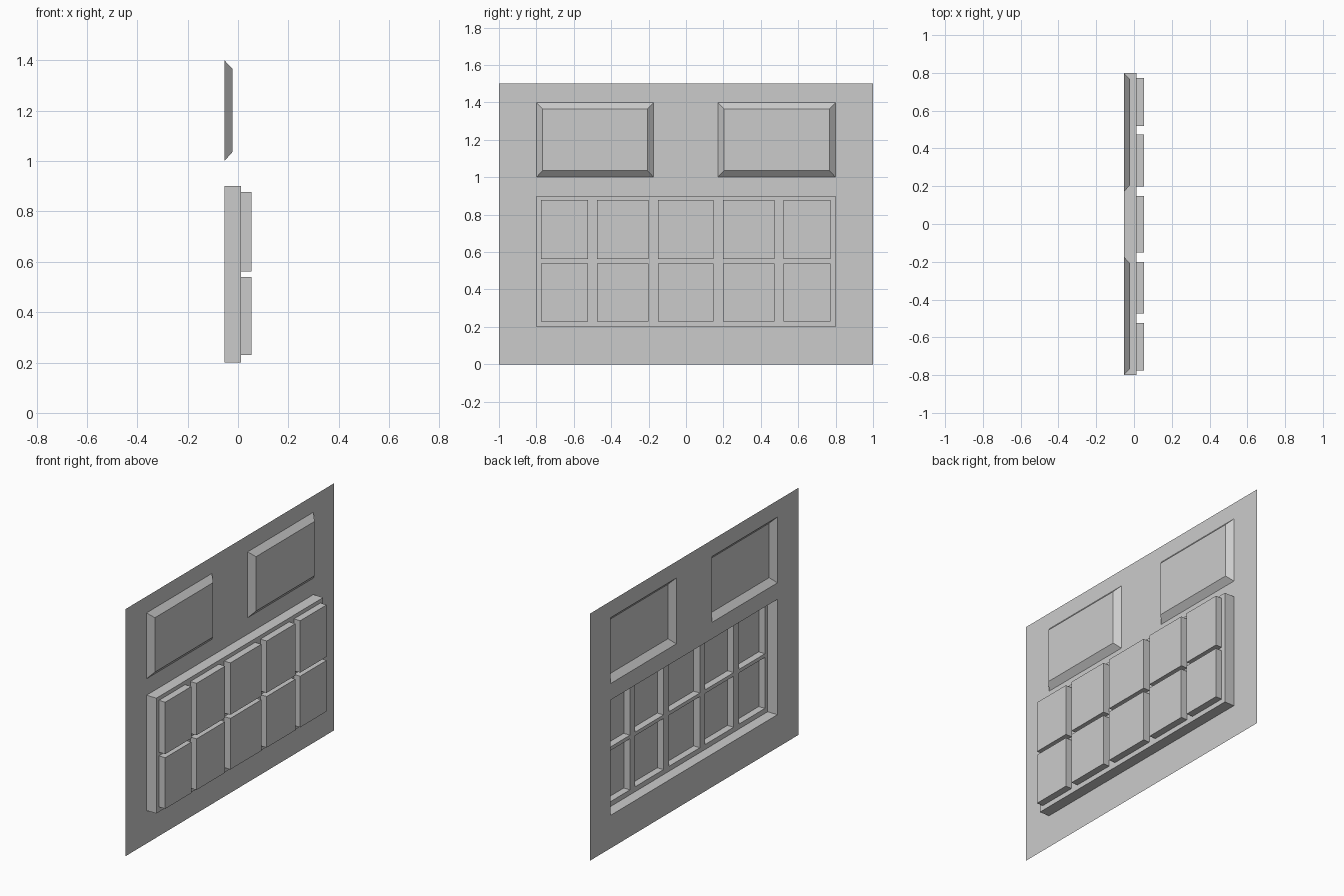
import bpy, bmesh

if "Cube" in bpy.data.objects:
    bpy.data.objects.remove(bpy.data.objects["Cube"])

X_BACK, X_WIN, X_PLATE, X_BTN = -0.054, -0.022, 0.012, 0.054


def sheet(bm, x, rect, holes=()):
    """Flat sheet facing +x with rectangular holes; rect = (y0, y1, z0, z1)."""
    ys = sorted({v for r in [rect, *holes] for v in r[:2]})
    zs = sorted({v for r in [rect, *holes] for v in r[2:]})
    for y0, y1 in zip(ys, ys[1:]):
        for z0, z1 in zip(zs, zs[1:]):
            cy, cz = (y0 + y1) / 2, (z0 + z1) / 2
            if any(h[0] < cy < h[1] and h[2] < cz < h[3] for h in holes):
                continue
            bm.faces.new([bm.verts.new((x, y, z)) for y, z in
                          ((y0, z0), (y1, z0), (y1, z1), (y0, z1))])


def walls(bm, x0, base, x1, top):
    """Four side walls joining a base rectangle to a raised one."""
    def ring(x, r):
        return [bm.verts.new((x, y, z)) for y, z in
                ((r[0], r[2]), (r[1], r[2]), (r[1], r[3]), (r[0], r[3]))]
    a, b = ring(x0, base), ring(x1, top)
    for i in range(4):
        j = (i + 1) % 4
        bm.faces.new((a[i], a[j], b[j], b[i]))


def finish(bm, name):
    bmesh.ops.remove_doubles(bm, verts=bm.verts, dist=1e-5)
    me = bpy.data.meshes.new(name)
    bm.to_mesh(me)
    bm.free()
    bpy.context.collection.objects.link(bpy.data.objects.new(name, me))


windows = [(-0.80, -0.173, 1.0, 1.4), (0.17, 0.80, 1.0, 1.4)]
plate = (-0.80, 0.80, 0.20, 0.90)
columns = [(-0.775, -0.525), (-0.475, -0.20), (-0.15, 0.147), (0.198, 0.473), (0.52, 0.773)]
rows = [(0.23, 0.54), (0.562, 0.877)]
buttons = [(*c, *r) for r in rows for c in columns]

# Thin backing panel, open behind every raised part
bm = bmesh.new()
sheet(bm, X_BACK, (-1, 1, 0, 1.5), [*windows, plate])
finish(bm, "back_panel")

# Bevelled upper panels
for i, w in enumerate(windows):
    bm = bmesh.new()
    inner = (w[0] + 0.034, w[1] - 0.034, w[2] + 0.036, w[3] - 0.034)
    walls(bm, X_BACK, w, X_WIN, inner)
    sheet(bm, X_WIN, inner)
    finish(bm, f"upper_panel_{i + 1}")

# Lower raised plate, open behind the pads
bm = bmesh.new()
walls(bm, X_BACK, plate, X_PLATE, plate)
sheet(bm, X_PLATE, plate, buttons)
finish(bm, "lower_plate")

# Raised hollow pads in two rows
for i, b in enumerate(buttons):
    bm = bmesh.new()
    walls(bm, X_PLATE, b, X_BTN, b)
    sheet(bm, X_BTN, b)
    finish(bm, f"raised_pad_{i + 1}")
